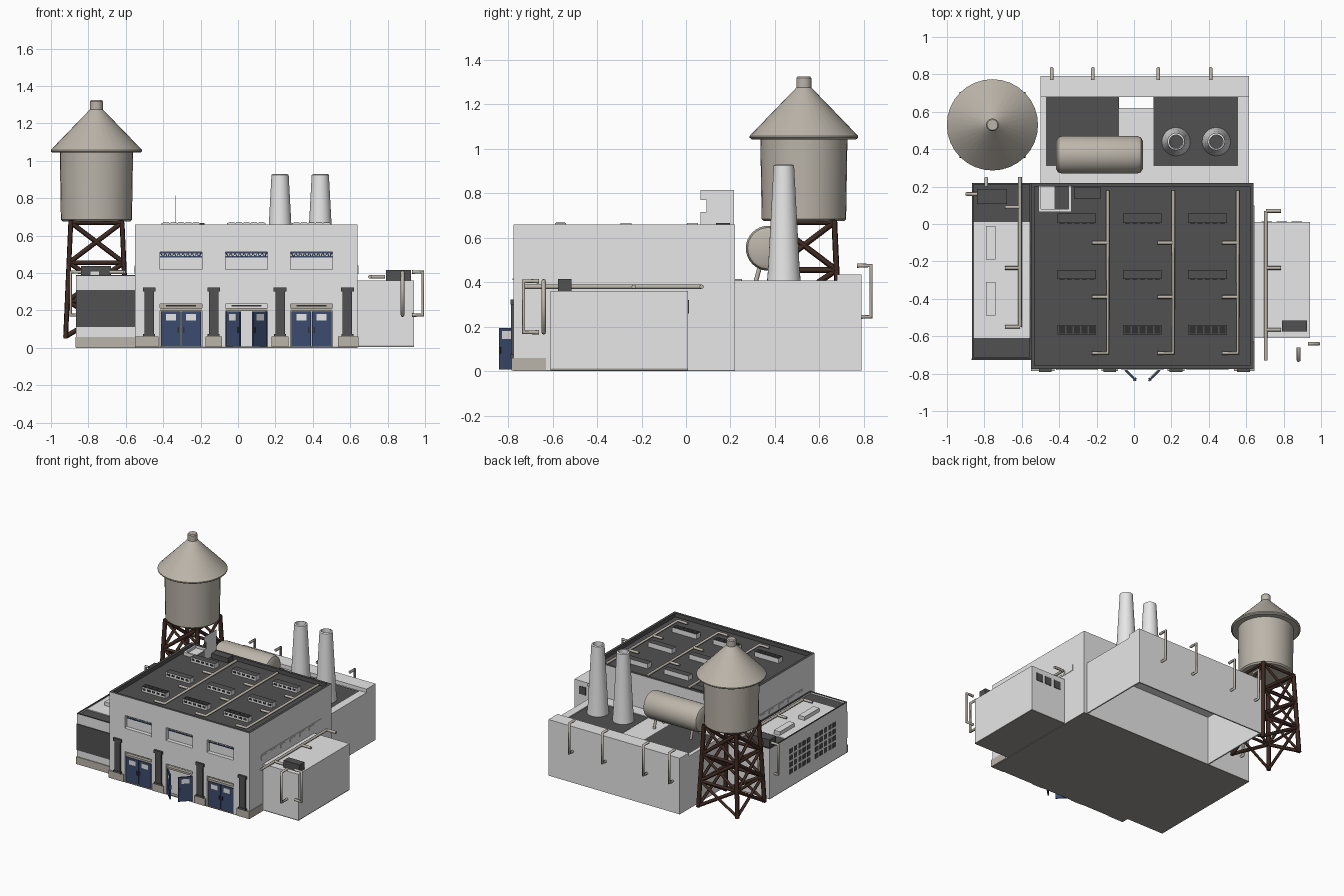
import bpy, math
from mathutils import Vector

cube = bpy.data.objects.get("Cube")
if cube:
    bpy.data.objects.remove(cube)


def material(name, r, g, b):
    m = bpy.data.materials.new(name)
    m.use_nodes = True
    m.diffuse_color = (r, g, b, 1)
    m.node_tree.nodes["Principled BSDF"].inputs["Base Color"].default_value = (r, g, b, 1)
    return m


WALL = material("light_grey_wall", .8, .8, .8)
DARK = material("dark_grey_roof", .083, .083, .083)
FLOOR = material("floor_grey", .33, .32, .29)
BEIGE = material("warm_beige", .5, .46, .4)
BLUE = material("door_blue", .045, .072, .16)
BROWN = material("rust_brown", .05, .023, .016)
PALE = material("pale_interior", .97, .97, .97)
BLACK = material("dark_glass", .03, .03, .03)


def mesh_object(name, verts, faces, mat):
    me = bpy.data.meshes.new(name)
    me.from_pydata(verts, [], faces)
    me.materials.append(mat)
    ob = bpy.data.objects.new(name, me)
    bpy.context.collection.objects.link(ob)
    return ob


def box(name, x, y, z, mat, top=None):
    """Box from (low, high) ranges, optionally with another colour on top."""
    verts = [(a, b, c) for a in x for b in y for c in z]
    faces = [(0, 1, 3, 2), (4, 6, 7, 5), (0, 4, 5, 1), (2, 3, 7, 6), (0, 2, 6, 4), (1, 5, 7, 3)]
    ob = mesh_object(name, verts, faces, mat)
    if top:
        ob.data.materials.append(top)
        ob.data.polygons[5].material_index = 1
    return ob


def lathe(name, profile, centre, mat, axis="Z", n=32):
    """Revolve (radius, height) points about an axis."""
    verts, faces = [], []
    for r, h in profile:
        for i in range(n):
            a = math.tau * i / n
            p = (r * math.cos(a), r * math.sin(a), h)
            if axis == "X":
                p = (h, p[0], p[1])
            verts.append(Vector(p) + Vector(centre))
    for k in range(len(profile) - 1):
        for i in range(n):
            j = (i + 1) % n
            faces.append((k * n + i, k * n + j, k * n + n + j, k * n + n + i))
    faces += [tuple(reversed(range(n))), tuple(range(len(verts) - n, len(verts)))]
    ob = mesh_object(name, verts, faces, mat)
    bpy.ops.object.select_all(action="DESELECT")
    ob.select_set(True)
    bpy.context.view_layer.objects.active = ob
    bpy.ops.object.shade_smooth_by_angle(angle=math.radians(35))


def tubes(name, paths, radius, mat, resolution=2):
    """Round bars along several point paths."""
    cu = bpy.data.curves.new(name, "CURVE")
    cu.dimensions = "3D"
    cu.bevel_depth, cu.bevel_resolution, cu.use_fill_caps = radius, resolution, True
    for path in paths:
        sp = cu.splines.new("POLY")
        sp.points.add(len(path) - 1)
        for p, co in zip(sp.points, path):
            p.co = (*co, 1)
    cu.materials.append(mat)
    ob = bpy.data.objects.new(name, cu)
    bpy.context.collection.objects.link(ob)


def rim(name, x, y, z, w, mat, top=None):
    """Rectangular ring of four bars."""
    box(name + "_left", (x[0], x[0] + w), y, z, mat, top)
    box(name + "_right", (x[1] - w, x[1]), y, z, mat, top)
    box(name + "_front", (x[0] + w, x[1] - w), (y[0], y[0] + w), z, mat, top)
    box(name + "_back", (x[0] + w, x[1] - w), (y[1] - w, y[1]), z, mat, top)


# Main hall: core, recessed roof, parapet and floor
box("main_floor", (-.55, .64), (-.775, .22), (0, .006), FLOOR)
box("main_core", (-.55, .64), (-.74, .22), (.006, .63), WALL, DARK)
rim("parapet", (-.55, .64), (-.775, .22), (.63, .66), .015, WALL, DARK)
rim("parapet_lining", (-.535, .625), (-.76, .205), (.63, .66), .004, DARK)

# Front wall with three bays of doors and windows
BAYS = (-.305, .045, .393)
HALF = .113
edges = [-.55] + [b + s * HALF for b in BAYS for s in (-1, 1)] + [.64]
FRONT = (-.775, -.74)
for i in range(0, len(edges), 2):
    box("front_pier", (edges[i], edges[i + 1]), FRONT, (.006, .63), WALL, DARK)
for i, x in enumerate(BAYS):
    span = (x - HALF, x + HALF)
    box("front_spandrel", span, FRONT, (.235, .41), WALL)
    box("front_header", span, FRONT, (.513, .63), WALL, DARK)
    # Window with a lattice along its top
    box("window_pane", span, (-.748, -.74), (.41, .513), PALE)
    box("window_sill", span, (-.78, -.75), (.41, .418), WALL)
    for z in (.484, .505):
        box("window_rail", span, (-.755, -.749), (z, z + .006), BLUE)
    zigzag = [(x - .108 + .012 * k, -.753, .486 if k % 2 else .507) for k in range(19)]
    tubes("window_lattice", [zigzag], .003, BLUE, 0)
    # Door surround
    box("door_backing", span, (-.746, -.739), (.006, .235), PALE if i == 1 else BEIGE)
    box("door_lintel", span, (-.77, -.745), (.198, .212), BEIGE)
    box("door_transom", (x - .08, x + .08), (-.75, -.745), (.22, .23), BLACK)
    for s in (-1, 1):
        hinge = x + s * .106
        leaf = [box("door_leaf", sorted((0, -s * .103)), (-.005, .005), (.008, .195), BLUE),
                box("door_window", sorted((-s * .025, -s * .08)), (-.007, .007), (.145, .18), PALE),
                box("door_handle", sorted((-s * .088, -s * .096)), (-.01, .01), (.08, .11), BLACK)]
        for part in leaf:
            part.location = (hinge, -.765, 0)
            if i == 1:
                part.rotation_euler.z = s * math.radians(45)

# Pilasters on plinths
for x in (-.475, -.13, .225, .585):
    box("pilaster", (x - .025, x + .025), (-.787, -.77), (.06, .31), DARK)
    box("pilaster_cap", (x - .034, x + .034), (-.79, -.77), (.3, .322), DARK)
    box("pilaster_foot", (x - .032, x + .032), (-.79, -.77), (.06, .075), DARK)
for a, b in ((-.55, -.425), (-.175, -.085), (.178, .27), (.535, .645)):
    box("plinth", (a, b), (-.785, -.77), (.004, .06), BEIGE)
box("side_plinth", (.635, .645), (-.78, -.63), (.004, .06), BEIGE)

# Side clerestory windows, both sides
for x in (-.55, .64):
    box("side_window_strip", (x - .003, x + .003), (-.63, .1), (.395, .44), WALL)
    for k in range(6):
        y = -.60 + k * .116
        box("side_window", (x - .005, x + .005), (y - .034, y + .034), (.405, .43), PALE)

# Roof skylights, pipes, hatch and vent
for x in BAYS:
    for y in (-.565, -.27, .03):
        box("skylight", (x - .103, x + .103), (y - .025, y + .025), (.63, .667), WALL, DARK)
        for k in range(5):
            c = x - .08 + .04 * k
            box("skylight_pane", (c - .013, c + .013), (y - .027, y - .024), (.643, .657), BLACK)
            if y < -.5:
                box("skylight_top", (c - .016, c + .016), (y - .02, y + .02), (.666, .669), BLACK)
for x in (-.14, .21, .555):
    tubes("roof_pipe", [[(x, .18, .645), (x, -.69, .645), (x - .085, -.69, .645)]]
          + [[(x, y, .645), (x - .085, y, .645)] for y in (-.10, -.39)], .01, BEIGE)
rim("hatch_frame", (-.51, -.335), (.065, .215), (.63, .655), .014, WALL)
box("hatch_floor", (-.5, -.425), (.08, .205), (.63, .637), PALE)
box("roof_vent", (-.32, -.18), (.135, .198), (.63, .667), DARK)
FIN = (-.336, -.335)
box("roof_fin", FIN, (.092, .215), (.655, .815), WALL)
box("roof_fin_edge", FIN, (.065, .092), (.77, .815), WALL)
box("roof_fin_foot", FIN, (.065, .092), (.655, .715), WALL)

# Left wing
L = (-.865, -.55)
box("left_floor", L, (-.72, .22), (0, .006), FLOOR)
box("left_wing", L, (-.72, .22), (.006, .375), WALL, DARK)
box("left_roof_panel", (-.86, -.55), (-.61, .01), (.375, .382), WALL)
rim("left_wing_rim", L, (-.72, .22), (.375, .385), .009, WALL)
rim("left_wing_cap", L, (-.72, .22), (.385, .39), .009, DARK)
box("left_front_panel", L, (-.726, -.719), (.11, .31), DARK)
box("left_plinth", (-.868, -.55), (-.727, -.719), (.002, .058), BEIGE)
for y0 in (-.58, -.27):
    for row in range(4):
        for col in range(5):
            y, z = y0 + col * .053, .1 + row * .052
            box("grid_window", (-.867, -.864), (y, y + .036), (z, z + .036), DARK)
for y in (-.4, -.1):
    box("left_roof_box", (-.79, -.74), (y - .09, y + .09), (.38, .41), WALL)
box("left_cooling_unit", (-.84, -.68), (.108, .188), (.375, .437), DARK)

# Right wing
box("right_floor", (.64, .94), (-.61, .01), (.004, .012), FLOOR)
box("right_wing", (.64, .94), (-.61, .01), (.012, .36), WALL)
box("right_cooling_unit", (.79, .925), (-.575, -.515), (.36, .415), DARK)
for x in (.71, .79, .87):
    box("rear_vent", (x - .028, x + .028), (.009, .014), (.26, .32), DARK)

# Wing roof pipes and wall pipe loops
for x, d, z, lo, hi, ys in ((.705, .08, .38, -.73, .07, (.07, -.235, -.565)),
                            (-.61, -.08, .405, -.55, .25, (.09, -.235, -.55))):
    tubes("wing_pipe", [[(x, lo, z), (x, hi, z)]]
          + [[(x, y, z), (x + d, y, z)] for y in ys], .01, BEIGE)


def pipe_loop(x, y, dx, dy, top, low):
    tubes("pipe_loop", [[(x, y, top), (x + dx, y + dy, top),
                         (x + dx, y + dy, low), (x, y, low)]], .01, BEIGE)


for x in (-.44, -.22, .13, .41):
    pipe_loop(x, .77, 0, .062, .475, .245)
pipe_loop(.88, -.66, 0, -.07, .405, .175)
pipe_loop(.93, -.64, .058, 0, .405, .175)
pipe_loop(-.84, .16, -.055, 0, .405, .175)
pipe_loop(-.79, .2, 0, .045, .405, .175)

# Rear block: open-bottomed shell with sunken roof panels
box("rear_wall", (-.5, .615), (.78, .79), (.004, .435), WALL)
box("rear_ledge", (-.5, .615), (.68, .78), (.405, .435), WALL)
for a, b in ((-.5, -.49), (.605, .615)):
    box("rear_side_wall", (a, b), (.22, .78), (.004, .408), WALL)
box("rear_roof_front", (-.49, .605), (.22, .31), (.38, .408), WALL)
box("rear_roof_left", (-.49, -.47), (.31, .68), (.38, .408), WALL)
box("rear_roof_right", (.555, .605), (.31, .68), (.38, .408), WALL)
box("rear_roof_middle", (-.08, .105), (.31, .62), (.37, .4), WALL)
for a, b in ((-.47, -.08), (.105, .555)):
    box("rear_roof_panel", (a, b), (.31, .68), (.385, .402), WALL, DARK)

# Chimneys with hollow tops
for x in (.225, .44):
    lathe("chimney", [(.076, .4), (.071, .46), (.046, .925), (.036, .93), (.034, .8)],
          (x, .44, 0), WALL)
    lathe("chimney_bore", [(.034, .8), (.034, .805)], (x, .44, 0), DARK)

# Horizontal storage tank on a cradle
lathe("storage_tank", [(.075, -.232), (.093, -.222), (.101, -.2),
                       (.101, .2), (.093, .222), (.075, .232)], (-.185, .37, .553), BEIGE, "X")
tubes("tank_legs", [[(x, .37 + s * .035, .48), (x, .37 + s * .06, .39)]
                    for x in (-.34, -.03) for s in (-1, 1)], .01, BEIGE)

# Water tower
T = (-.757, .53, 0)
lathe("water_tank", [(.18, .675), (.19, .685), (.196, 1.05)], T, BEIGE)
lathe("water_tank_roof", [(.235, 1.043), (.244, 1.05), (.244, 1.058), (.034, 1.275),
                          (.034, 1.318), (.028, 1.325)], T, BEIGE)


def corner(i, z):
    half = .165 - (z - .05) * .045
    sx, sy = ((-1, -1), (1, -1), (1, 1), (-1, 1))[i % 4]
    return (T[0] + sx * half, T[1] + sy * half, z)


LEVELS = (.06, .25, .455, .67)
tubes("tower_legs", [[corner(i, .05), corner(i, .68)] for i in range(4)], .016, BROWN, 0)
braces = []
for i in range(4):
    for lo, hi in zip(LEVELS, LEVELS[1:]):
        braces += [[corner(i, lo), corner(i + 1, hi)], [corner(i + 1, lo), corner(i, hi)],
                   [corner(i, hi), corner(i + 1, hi)]]
tubes("tower_braces", braces, .013, BROWN, 0)
